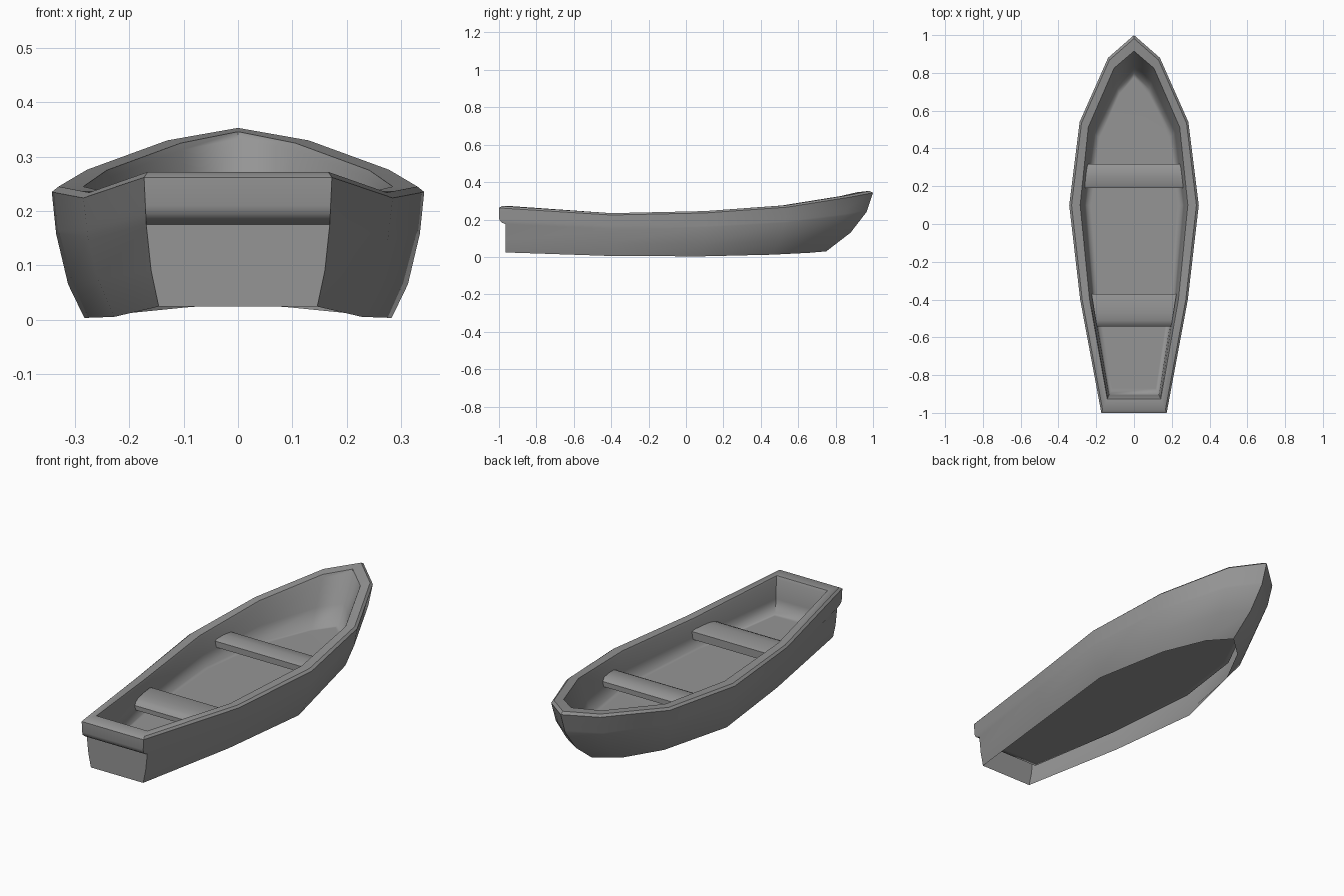
import bpy, bmesh
from mathutils import Vector

if "Cube" in bpy.data.objects:
    bpy.data.objects.remove(bpy.data.objects["Cube"])

# Half outlines, stern to bow: (x, y, z) at six stations
BOTTOM = [(.146, -.965, .024), (.228, -.4, .005), (.283, .08, .003), (.2, .46, .012), (.1, .66, .022), (0, .75, .03)]
LOW = [(.16, -.965, .09), (.258, -.4, .075), (.313, .09, .065), (.25, .5, .085), (.115, .79, .115), (0, .88, .13)]
MID = [(.169, -.965, .175), (.276, -.4, .147), (.335, .1, .158), (.278, .53, .182), (.132, .85, .22), (0, .965, .24)]
UPPER = [(.173, -1, .262), (.285, -.4, .224), (.343, .1, .235), (.288, .54, .266), (.137, .88, .32), (0, 1, .343)]
INNER = [(.139, -.92, .268), (.231, -.4, .23), (.28, .1, .242), (.238, .51, .272), (.103, .82, .322), (0, .908, .343)]
FLOOR = [(.128, -.897, .095), (.21, -.4, .095), (.253, .1, .095), (.203, .47, .095), (.085, .71, .1), (0, .8, .105)]

grey = bpy.data.materials.new("dark_grey")
grey.diffuse_color = (.3, .3, .3, 1)
grey.use_nodes = True
grey.node_tree.nodes["Principled BSDF"].inputs["Base Color"].default_value = grey.diffuse_color


def blend(a, b, t, stern_y=None):
    pts = [Vector(p).lerp(Vector(q), t) for p, q in zip(a, b)]
    if stern_y is not None:
        pts[0].y = stern_y
    return pts


def finish(name, bm):
    bmesh.ops.recalc_face_normals(bm, faces=bm.faces)
    me = bpy.data.meshes.new(name)
    bm.to_mesh(me)
    bm.free()
    me.materials.append(grey)
    ob = bpy.data.objects.new(name, me)
    bpy.context.collection.objects.link(ob)
    bpy.ops.object.select_all(action='DESELECT')
    ob.select_set(True)
    bpy.context.view_layer.objects.active = ob
    bpy.ops.object.shade_smooth_by_angle(angle=0.7)
    return ob


# Hull: mirrored rings lofted from the open underside, over the rim, to the floor
lip = blend(UPPER, INNER, .2)
for p, u in zip(lip, UPPER):
    p.z = u[2] + .01
rim_in = blend(UPPER, INNER, .92)
for p, q in zip(rim_in, INNER):
    p.z = q[2] + .003
inner_edge = [Vector(p) - Vector((0, 0, .01)) for p in INNER]
floor_in = [Vector((x * .9, y * .97, z)) for x, y, z in FLOOR]
rings = [BOTTOM, LOW, MID, blend(MID, UPPER, .1, -.985), blend(MID, UPPER, .22, -.996),
         blend(MID, UPPER, .4, -1), UPPER, lip, rim_in, inner_edge,
         blend(INNER, FLOOR, .6), FLOOR, floor_in]

bm = bmesh.new()
loops = []
for ring in rings:
    full = [Vector(p) for p in ring]
    full += [Vector((-p.x, p.y, p.z)) for p in full[-2::-1]]
    loops.append([bm.verts.new(p) for p in full])
n = len(loops[0])
for a, b in zip(loops, loops[1:]):
    for i in range(n):
        j = (i + 1) % n
        bm.faces.new((a[i], a[j], b[j], b[i]))
# Floor as cross strips
lp = loops[-1]
for i in range(4):
    bm.faces.new((lp[i], lp[i + 1], lp[n - 2 - i], lp[n - 1 - i]))
bm.faces.new((lp[4], lp[5], lp[6]))
hull = finish("hull", bm)
# The liner inside is soft everywhere but at the stern corners
for e in hull.data.edges:
    a, b = e.vertices
    stern = {a % n, b % n} in ({0}, {n - 1})
    if min(a, b) >= 9 * n and max(a, b) >= 10 * n and not stern:
        e.use_edge_sharp = False


# Seats: a side profile (y, z) spanning the hull, following its taper
def seat(name, profile, w0, w1):
    y0 = min(p[0] for p in profile)
    y1 = max(p[0] for p in profile)
    bm = bmesh.new()
    ends = []
    for s in (-1, 1):
        ends.append([bm.verts.new((s * (w0 + (w1 - w0) * (y - y0) / (y1 - y0)), y, z)) for y, z in profile])
    m = len(profile)
    for i in range(m):
        j = (i + 1) % m
        bm.faces.new((ends[0][i], ends[0][j], ends[1][j], ends[1][i]))
    for e in ends:
        bm.faces.new(e)
    return finish(name, bm)


seat("aft_seat", [(-.543, .14), (-.543, .162), (-.53, .175), (-.51, .183), (-.47, .187),
                  (-.39, .185), (-.37, .179), (-.37, .14)], .197, .225)
seat("forward_seat", [(.19, .16), (.19, .19), (.205, .196), (.25, .2), (.3, .198),
                      (.318, .185), (.318, .16)], .267, .258)
